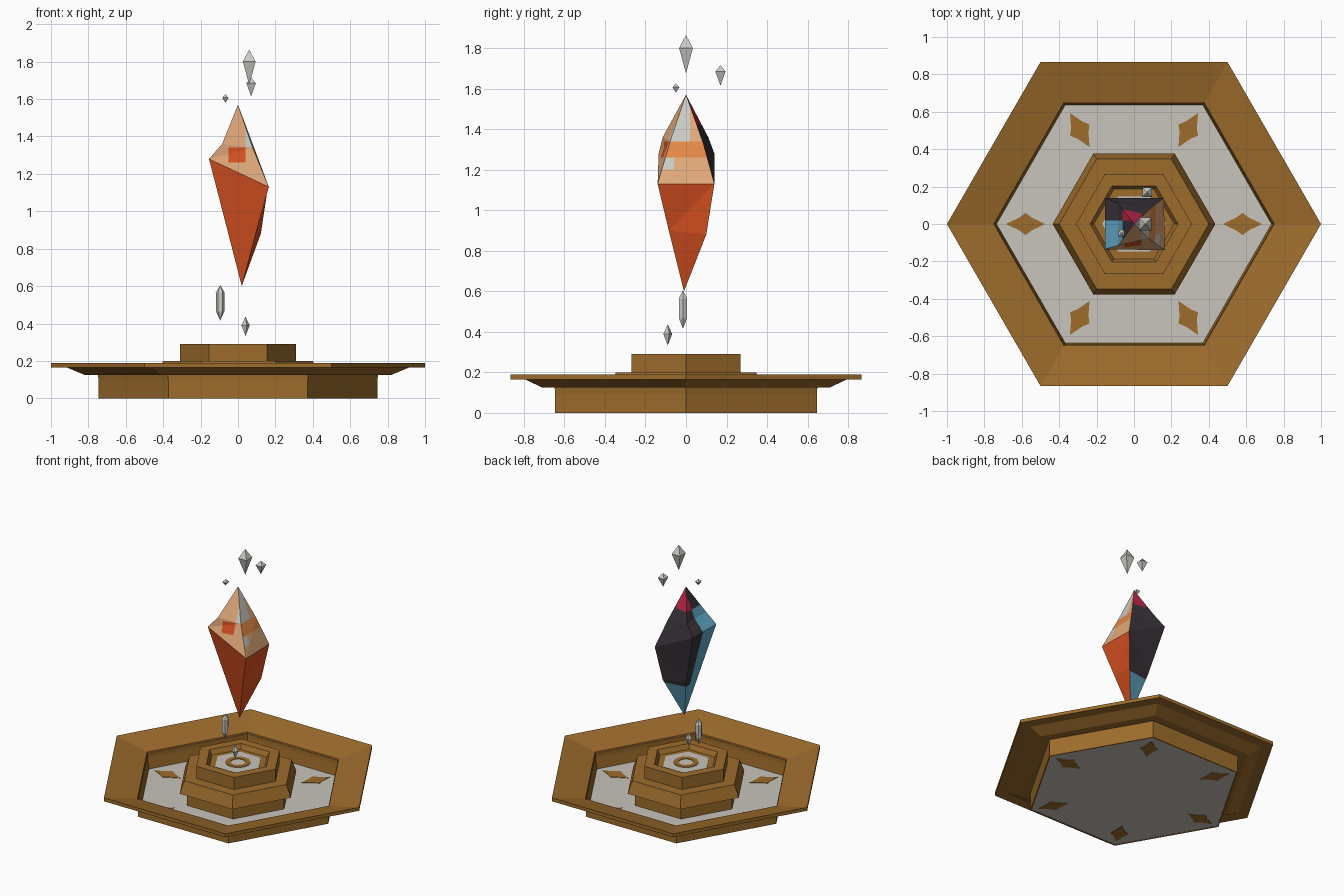
import bpy, bmesh, math
from mathutils import Vector

if "Cube" in bpy.data.objects:
    bpy.data.objects.remove(bpy.data.objects["Cube"], do_unlink=True)


def material(name, r, g, b):
    m = bpy.data.materials.new(name)
    m.use_nodes = True
    col = [(c / 255) ** 2.2 for c in (r, g, b)] + [1]
    m.diffuse_color = col
    m.node_tree.nodes["Principled BSDF"].inputs["Base Color"].default_value = col
    return m


BRONZE = material("bronze", 156, 108, 48)
STONE = material("pale stone", 198, 195, 185)
SHARD = material("silver shard", 202, 202, 196)
ORANGE = material("orange", 216, 82, 38)
PEACH = material("peach", 224, 168, 122)
AMBER = material("amber", 226, 136, 72)
CHARCOAL = material("charcoal", 60, 54, 60)
BLUE = material("sky blue", 98, 168, 198)
CRIMSON = material("crimson", 186, 42, 72)


def finish(name, bm, mats, loc=(0, 0, 0)):
    bmesh.ops.recalc_face_normals(bm, faces=bm.faces[:])
    me = bpy.data.meshes.new(name)
    bm.to_mesh(me)
    bm.free()
    for m in mats:
        me.materials.append(m)
    ob = bpy.data.objects.new(name, me)
    ob.location = loc
    bpy.context.collection.objects.link(ob)
    return ob


def loft(name, profile, mat, sides=6, turn=0.0, closed=False, loc=(0, 0, 0)):
    """Rings of (radius, z), capped at the ends or closed into a loop."""
    bm = bmesh.new()
    rings = []
    for r, z in profile:
        if r == 0:
            rings.append([bm.verts.new((0, 0, z))] * sides)
            continue
        angles = [turn + math.tau * i / sides for i in range(sides)]
        rings.append([bm.verts.new((r * math.cos(a), r * math.sin(a), z)) for a in angles])
    pairs = list(zip(rings, rings[1:]))
    if closed:
        pairs.append((rings[-1], rings[0]))
    for lo, hi in pairs:
        for i in range(sides):
            j = (i + 1) % sides
            bm.faces.new(dict.fromkeys((lo[i], lo[j], hi[j], hi[i])))
    if not closed:
        for ring in (rings[0], rings[-1]):
            if ring[0] != ring[1]:
                bm.faces.new(ring)
    return finish(name, bm, [mat], loc)


# Hexagonal basin with a wide sloping rim
loft("base_rim", [(.735, 0), (.745, 0), (.745, .125), (.82, .125), (.915, .165),
                  (1, .165), (1, .19), (.75, .135), (.735, .012)], BRONZE, closed=True)
loft("basin_floor", [(.738, .003), (.738, .012)], STONE)

# Stepped pedestal with a shallow dish on top
loft("pedestal", [(.38, .008), (.38, .11), (.435, .11), (.40, .2), (.31, .2),
                  (.31, .29), (.235, .29), (.215, .255)], BRONZE)
loft("dish_floor", [(.17, .254), (.17, .259)], STONE)
loft("dish_ring", [(.05, .257), (.085, .257), (.085, .263), (.05, .263)], BRONZE,
     sides=20, closed=True)

# Four-pointed stars inlaid through the floor
for k in range(6):
    bm = bmesh.new()
    outline = []
    for i in range(8):
        a = math.tau * i / 8
        r = .048 if i % 2 else 1
        x = r * math.cos(a) * (1 if i % 2 else .105)
        y = r * math.sin(a) * (1 if i % 2 else .06)
        outline.append(bm.verts.new((x, y, 0)))
    face = bm.faces.new(outline)
    ext = bmesh.ops.extrude_face_region(bm, geom=[face])["geom"]
    bmesh.ops.translate(bm, vec=(0, 0, .015),
                        verts=[v for v in ext if isinstance(v, bmesh.types.BMVert)])
    a = math.tau * k / 6
    star = finish("floor_star", bm, [BRONZE], (.58 * math.cos(a), .58 * math.sin(a), 0))
    star.rotation_euler.z = a

# Floating crystal: four ridges between a top and a bottom point
MATS = [ORANGE, PEACH, AMBER, SHARD, CHARCOAL, BLUE, CRIMSON]
RIDGES = [  # upper bend, girdle corner, lower bend
    [(-.085, -.115, 1.36), (-.155, -.135, 1.28), (-.057, -.065, .9)],
    [(.078, -.078, 1.34), (.165, -.14, 1.13), (.1, -.085, .9)],
    [(.09, .085, 1.33), (.16, .14, 1.13), (.122, .1, .88)],
    [(-.085, .11, 1.36), (-.155, .14, 1.28), (-.057, .08, .9)],
]
bm = bmesh.new()
top = bm.verts.new((0, 0, 1.57))
bottom = bm.verts.new((.02, -.01, .6))
ridges = [[top] + [bm.verts.new(p) for p in r] + [bottom] for r in RIDGES]
# Face slot: side number, plus 4 below the girdle
for s in range(4):
    a, b = ridges[s], ridges[(s + 1) % 4]
    for i in range(4):
        f = bm.faces.new(dict.fromkeys((a[i], b[i], b[i + 1], a[i + 1])))
        f.material_index = s + (4 if i > 1 else 0)
bmesh.ops.triangulate(bm, faces=bm.faces[:])
cuts = [((0, 0, z), (0, 0, 1)) for z in (.86, 1.2, 1.26, 1.34, 1.42)]
cuts += [((x, 0, 0), (1, 0, 0)) for x in (-.05, .04)]
cuts += [((0, y, 0), (0, 1, 0)) for y in (-.06, .02)]
for co, no in cuts:
    bmesh.ops.bisect_plane(bm, geom=bm.verts[:] + bm.edges[:] + bm.faces[:],
                           plane_co=co, plane_no=no)


def crystal_colour(slot, c):
    side, low = slot % 4, slot > 3
    if side == 2:  # back
        if c.z > 1.42 and -.05 < c.x < .04:
            return CRIMSON
        return CHARCOAL if c.z > .86 else BLUE
    if side == 3:  # left
        if c.z > 1.42:
            return CRIMSON if c.y > 0 else CHARCOAL
        return CHARCOAL if c.y > .02 and c.z > .86 else BLUE
    if low:
        return ORANGE
    if side == 0:  # front
        if 1.26 < c.z < 1.34 and -.05 < c.x < .04:
            return ORANGE
        return SHARD if c.z > 1.34 and c.x > .04 else PEACH
    if 1.26 < c.z < 1.34:
        return AMBER
    if (c.z > 1.34 and c.y < .02) or (1.2 < c.z < 1.26 and c.y < -.06):
        return SHARD
    return PEACH


for f in bm.faces:
    f.material_index = MATS.index(crystal_colour(f.material_index, f.calc_center_median()))
finish("crystal", bm, MATS)

# Small shards drifting above and below the crystal
Q = math.pi / 4
loft("upper_shard_large", [(0, 1.675), (.048, 1.8), (0, 1.865)], SHARD, 4, Q, loc=(.06, 0, 0))
loft("upper_shard_medium", [(0, 1.615), (.036, 1.685), (0, 1.715)], SHARD, 4, Q, loc=(.07, .17, 0))
loft("upper_shard_small", [(0, 1.58), (.024, 1.607), (0, 1.625)], SHARD, 4, Q, loc=(-.067, -.05, 0))
loft("lower_shard_long", [(0, .415), (.022, .465), (.024, .565), (0, .605)], SHARD, 6,
     loc=(-.095, -.015, 0))
loft("lower_shard_short", [(0, .333), (.023, .39), (0, .437)], SHARD, 4, .3, loc=(.04, -.09, 0))
